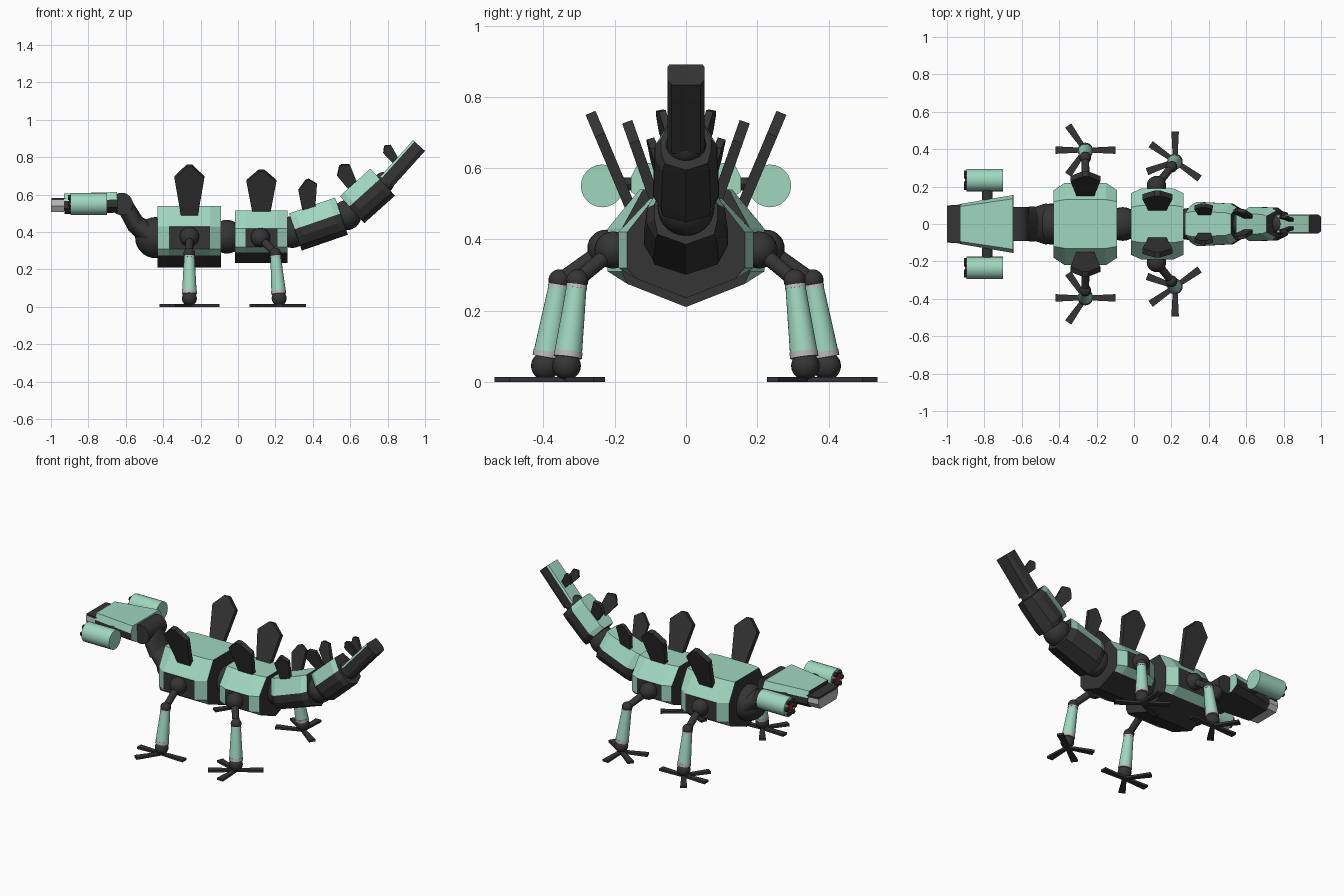
import bpy, bmesh
from math import cos, sin, radians, pi
from mathutils import Vector, Matrix

if "Cube" in bpy.data.objects:
    bpy.data.objects.remove(bpy.data.objects["Cube"])


def mat(name, c):
    m = bpy.data.materials.new(name)
    m.diffuse_color = (*c, 1)
    m.use_nodes = True
    m.node_tree.nodes["Principled BSDF"].inputs["Base Color"].default_value = m.diffuse_color
    return m


MINT = mat("mint", (0.35, 0.68, 0.53))
DARK = mat("dark", (0.035, 0.035, 0.035))
GREY = mat("grey", (0.5, 0.5, 0.5))
RED = mat("red", (0.5, 0.01, 0.03))
PALETTE = [DARK, MINT, GREY]
D, M, G = 0, 1, 2


def finish(name, bm, mats, smooth=False):
    bmesh.ops.recalc_face_normals(bm, faces=bm.faces)
    me = bpy.data.meshes.new(name)
    bm.to_mesh(me)
    bm.free()
    for m in mats:
        me.materials.append(m)
    if smooth:
        me.shade_smooth()
        me.set_sharp_from_angle(angle=radians(35))
    ob = bpy.data.objects.new(name, me)
    bpy.context.collection.objects.link(ob)
    return ob


def ball(name, p, r, m=DARK):
    bm = bmesh.new()
    bmesh.ops.create_uvsphere(bm, u_segments=24, v_segments=14, radius=r,
                              matrix=Matrix.Translation(p))
    return finish(name, bm, [m], True)


def rod(name, a, b, r1, r2, m=DARK, flat=1, n=24):
    a, b = Vector(a), Vector(b)
    d = b - a
    mx = (Matrix.Translation((a + b) / 2) @ d.to_track_quat('Z', 'Y').to_matrix().to_4x4()
          @ Matrix.Diagonal((flat, 1, 1, 1)))
    bm = bmesh.new()
    bmesh.ops.create_cone(bm, cap_ends=True, segments=n, radius1=r1, radius2=r2,
                          depth=d.length, matrix=mx)
    return finish(name, bm, [m], True)


def segment(name, c, angle, L, half, strips, chamfer, caps=(D, D), taper=(1, 1)):
    """Lofted armour block. half: (end y, middle y, z) from bottom to top;
    strips: (end colour, middle colour) for each strip, the last one is the top."""
    bm = bmesh.new()
    rings = []
    for i, x in enumerate((-L, -L + chamfer, L - chamfer, L)):
        f = (x + L) / (2 * L)
        k = taper[0] * (1 - f) + taper[1] * f
        pts = [((h[1] if i in (1, 2) else h[0]) * k, h[2]) for h in half]
        ring = [bm.verts.new((x, y, z)) for y, z in pts]
        ring += [bm.verts.new((x, -y, z)) for y, z in reversed(pts) if y > 0]
        rings.append(ring)
    n, h = len(rings[0]), len(half)
    for i in range(3):
        for j in range(n):
            q = [rings[i][j], rings[i][(j + 1) % n], rings[i + 1][(j + 1) % n], rings[i + 1][j]]
            s = j if j < h else 2 * h - 2 - j
            bm.faces.new(q).material_index = strips[max(s, 0)][i == 1]
    for r, cm in ((rings[0], caps[0]), (rings[3], caps[1])):
        bm.faces.new(r).material_index = cm
    bm.transform(Matrix.Translation(c) @ Matrix.Rotation(-radians(angle), 4, 'Y'))
    return finish(name, bm, PALETTE)


def prism(name, outline, thick, m=DARK):
    """Solid from a planar 3D outline, thickened both ways along vector thick."""
    bm = bmesh.new()
    lo = [bm.verts.new(p - thick) for p in outline]
    hi = [bm.verts.new(p + thick) for p in outline]
    bm.faces.new(lo)
    bm.faces.new(hi)
    for i in range(len(lo)):
        j = (i + 1) % len(lo)
        bm.faces.new((lo[i], lo[j], hi[j], hi[i]))
    return finish(name, bm, [m])


# Body blocks
BODY = ((M, M), (M, M), (M, D), (M, M), (M, M))
BODY = ((D, D),) + BODY[1:]
segment("front_body", (-0.26, 0, 0), 0, 0.17,
        [(0, 0, 0.21), (0.165, 0.165, 0.275), (0.18, 0.22, 0.31), (0.18, 0.22, 0.43), (0.12, 0.13, 0.54)],
        BODY, 0.06)
segment("rear_body", (0.125, 0, 0), 0, 0.14,
        [(0, 0, 0.235), (0.14, 0.14, 0.29), (0.165, 0.19, 0.32), (0.165, 0.19, 0.42), (0.09, 0.10, 0.515)],
        BODY, 0.055)
ball("waist_joint", (-0.06, 0, 0.375), 0.09)

# Tail
TAIL = ((D, D), (D, D), (D, D), (M, M), (M, M))
segment("tail_1", (0.43, 0, 0.4425), 19, 0.13,
        [(0, 0, -0.105), (0.085, 0.09, -0.075), (0.095, 0.115, -0.03), (0.095, 0.115, 0.015),
         (0.055, 0.065, 0.105)], TAIL, 0.035, taper=(1.04, 0.93))
segment("tail_2", (0.69, 0, 0.595), 42, 0.11,
        [(0, 0, -0.10), (0.065, 0.07, -0.075), (0.075, 0.093, -0.03), (0.075, 0.093, 0.02),
         (0.045, 0.055, 0.095)], TAIL, 0.03, taper=(1, 0.93))
segment("tail_3", (0.881, 0, 0.766), 48, 0.13,
        [(0.04, 0.04, -0.043), (0.052, 0.052, -0.02), (0.052, 0.052, 0.032), (0.046, 0.046, 0.043)],
        ((D, D), (D, D), (M, M), (M, M)), 0.03)
ball("tail_joint_1", (0.29, 0, 0.40), 0.085)
ball("tail_joint_2", (0.58, 0, 0.49), 0.08)
ball("tail_joint_3", (0.78, 0, 0.665), 0.056)

# Neck
ball("neck_base", (-0.44, 0, 0.37), 0.11)
rod("neck_lower", (-0.47, 0, 0.385), (-0.56, 0, 0.45), 0.065, 0.048, flat=1.7)
rod("neck_upper", (-0.54, 0, 0.43), (-0.61, 0, 0.55), 0.05, 0.045, flat=1.9)
rod("neck_pivot", (-0.622, -0.09, 0.55), (-0.622, 0.09, 0.55), 0.06, 0.06)

# Head and muzzle
segment("head", (-0.7875, 0, 0.555), -1.5 * -1, 0.1425,
        [(0.11, 0.11, -0.055), (0.155, 0.155, -0.025), (0.155, 0.155, 0.015), (0.135, 0.135, 0.055)],
        ((D, D), (D, D), (M, M), (M, M)), 0.03, caps=(D, M), taper=(0.69, 1))
segment("muzzle", (-0.965, 0, 0.54), 0, 0.035,
        [(0.085, 0.085, -0.032), (0.104, 0.104, 0), (0.10, 0.10, 0.032)],
        ((G, G), (G, G), (G, G)), 0.01, caps=(G, G), taper=(0.95, 1))
segment("muzzle_top", (-0.96, 0, 0.577), 0, 0.038,
        [(0.10, 0.10, -0.006), (0.10, 0.10, 0.006)], ((D, D), (D, D)), 0.01, taper=(0.95, 1.05))

# Head cannons
rod("cannon_bar", (-0.785, -0.2, 0.555), (-0.785, 0.2, 0.555), 0.018, 0.018, flat=1.6, n=12)
for s in (1, -1):
    y = 0.235 * s
    rod("cannon", (-0.70, y, 0.55), (-0.895, y, 0.55), 0.06, 0.06, MINT)
    rod("cannon_core", (-0.89, y, 0.55), (-0.903, y, 0.55), 0.022, 0.022, RED, n=12)
    for i in range(6):
        a = i * pi / 3
        yy, zz = y + 0.04 * cos(a), 0.55 + 0.04 * sin(a)
        rod("cannon_barrel", (-0.88, yy, zz), (-0.91, yy, zz), 0.013, 0.013, n=10)

# Back plates: base, tip, lean angle of width, base / wide half widths, half thickness
SPIKES = [("front", (-0.26, 0.15, 0.475), (-0.26, 0.268, 0.755), 0, 0.042, 0.08, 0.015),
          ("rear", (0.125, 0.075, 0.475), (0.125, 0.165, 0.73), 0, 0.042, 0.08, 0.015),
          ("tail_a", (0.38, 0.05, 0.50), (0.37, 0.10, 0.68), 19, 0.032, 0.052, 0.011),
          ("tail_b", (0.62, 0.035, 0.635), (0.548, 0.075, 0.757), 42, 0.027, 0.045, 0.01),
          ("tail_c", (0.84, 0.022, 0.785), (0.785, 0.042, 0.86), 48, 0.02, 0.03, 0.008)]
for name, b, t, ang, hb, hw, th in SPIKES:
    for s in (1, -1):
        B, T = Vector((b[0], b[1] * s, b[2])), Vector((t[0], t[1] * s, t[2]))
        w = Vector((cos(radians(ang)), 0, sin(radians(ang))))
        mid = B.lerp(T, 0.78)
        tip = w * hw * 0.18
        prism(name + "_plate", [B - w * hb, mid - w * hw, T - tip, T + tip, mid + w * hw, B + w * hb],
              (T - B).cross(w).normalized() * th)

# Legs: hip, knee, ankle, foot rotation
LEGS = [("front", (-0.26, 0.225, 0.375), (-0.26, 0.355, 0.285), (-0.26, 0.395, 0.045), 0),
        ("rear", (0.12, 0.205, 0.37), (0.20, 0.305, 0.285), (0.22, 0.335, 0.045), -35)]
for name, hip, knee, ankle, turn in LEGS:
    for s in (1, -1):
        H, K, A = (Vector((p[0], p[1] * s, p[2])) for p in (hip, knee, ankle))
        ball(name + "_hip", H, 0.052)
        rod(name + "_thigh", H, K, 0.022, 0.02, n=16)
        ball(name + "_knee", K, 0.031)
        rod(name + "_shin", K.lerp(A, 0.06), K.lerp(A, 0.86), 0.028, 0.039, MINT)
        rod(name + "_knee_ring", K.lerp(A, 0.05), K.lerp(A, 0.09), 0.029, 0.03, GREY)
        rod(name + "_ankle_ring", K.lerp(A, 0.83), K.lerp(A, 0.9), 0.04, 0.04, GREY)
        ball(name + "_ankle", A, 0.04)
        for deg in (0, 125, 180, 235):
            a = radians(deg + turn) * s
            u, v = Vector((cos(a), sin(a), 0)), Vector((-sin(a), cos(a), 0))
            c = Vector((A.x, A.y, 0.007))
            prism(name + "_toe", [c - v * 0.012, c + u * 0.16 - v * 0.02,
                                  c + u * 0.16 + v * 0.02, c + v * 0.012], Vector((0, 0, 0.007)))
